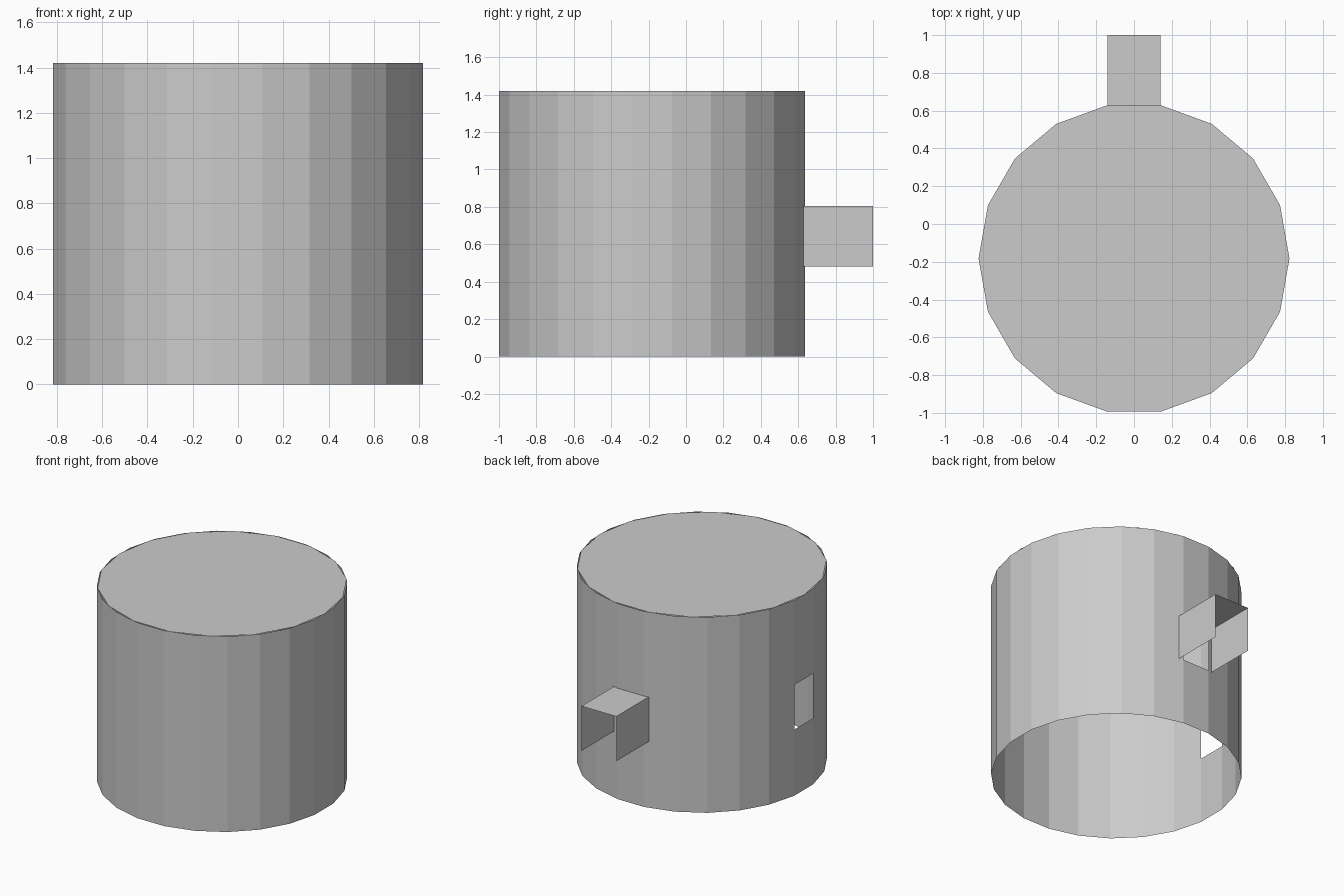
import bpy, bmesh, math

if "Cube" in bpy.data.objects:
    bpy.data.objects.remove(bpy.data.objects["Cube"])

CY = -0.1825             # axis of the drum along y
R, SIDES = 0.8245, 24    # wall radius and sides
H, Z0, Z1 = 1.42, 0.48, 0.805   # drum height, opening bottom and top

grey = bpy.data.materials.new("light_grey")
grey.diffuse_color = (0.6, 0.6, 0.6, 1)
grey.use_nodes = True
grey.node_tree.nodes["Principled BSDF"].inputs["Base Color"].default_value = grey.diffuse_color


def make_object(name, bm):
    mesh = bpy.data.meshes.new(name)
    bm.to_mesh(mesh)
    bm.free()
    mesh.materials.append(grey)
    obj = bpy.data.objects.new(name, mesh)
    bpy.context.collection.objects.link(obj)
    return obj


def ring(bm, sides, radius, z, offset=0.0):
    step = 2 * math.pi / sides
    return [bm.verts.new((radius * math.cos((i + offset) * step),
                          CY + radius * math.sin((i + offset) * step), z))
            for i in range(sides)]


# Drum wall: thin open tube, with one panel left out at the back and one at the left
bm = bmesh.new()
rings = [ring(bm, SIDES, R, z, -0.5) for z in (0, Z0, Z1, H)]
openings = (SIDES // 4, SIDES // 2)
for row in range(3):
    lo, hi = rings[row], rings[row + 1]
    for i in range(SIDES):
        if row == 1 and i in openings:
            continue
        j = (i + 1) % SIDES
        bm.faces.new((lo[i], lo[j], hi[j], hi[i]))
make_object("drum_wall", bm)

# Lid: flat disc with fewer sides than the wall
bm = bmesh.new()
bm.faces.new(ring(bm, 18, 0.823, H))
make_object("lid", bm)

# Hood over the back opening: a top and two sides, open below and at the end
bm = bmesh.new()
W, Y_IN, Y_OUT = 0.14, 0.627, 1.0
profile = [(W, Z0), (W, Z1), (-W, Z1), (-W, Z0)]
inner = [bm.verts.new((x, Y_IN, z)) for x, z in profile]
outer = [bm.verts.new((x, Y_OUT, z)) for x, z in profile]
for i in range(3):
    bm.faces.new((inner[i], inner[i + 1], outer[i + 1], outer[i]))
bmesh.ops.recalc_face_normals(bm, faces=bm.faces)
if max(bm.faces, key=lambda f: f.calc_center_median().z).normal.z < 0:
    bmesh.ops.reverse_faces(bm, faces=bm.faces)
make_object("back_hood", bm)
